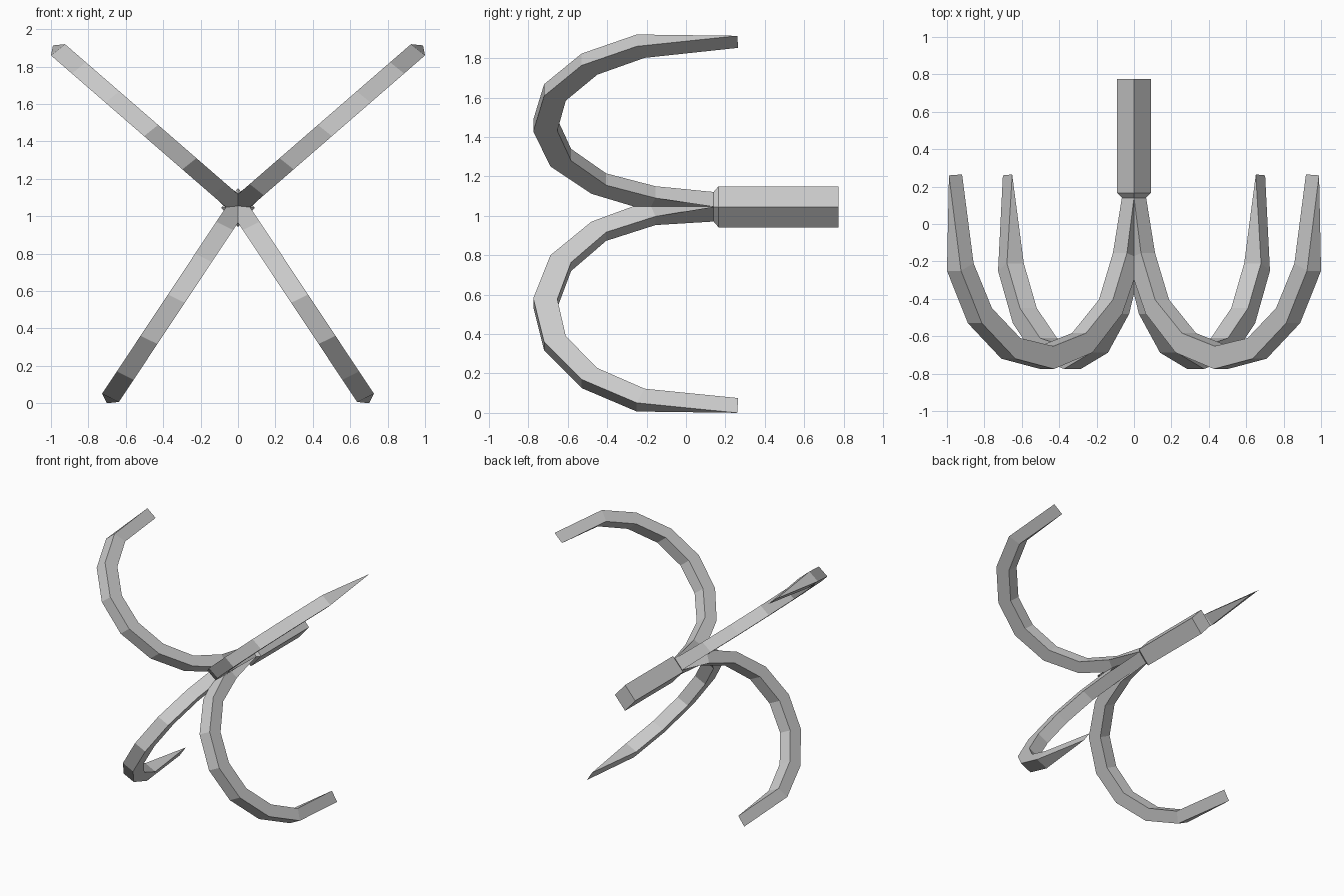
import bpy, bmesh
from mathutils import Vector

if "Cube" in bpy.data.objects:
    bpy.data.objects.remove(bpy.data.objects["Cube"])

HUB_Z = 1.055          # height the four hooks spread from
SHAFT_Z = 1.046        # height of the shaft axis


def loft(name, rings):
    """Skin a list of four-point rings into a closed flat-shaded object."""
    bm = bmesh.new()
    vs = [[bm.verts.new(p) for p in ring] for ring in rings]
    for a, b in zip(vs, vs[1:]):
        for i in range(4):
            j = (i + 1) % 4
            bm.faces.new((a[i], a[j], b[j], b[i]))
    bm.faces.new(vs[0])
    bm.faces.new(vs[-1])
    bmesh.ops.remove_doubles(bm, verts=bm.verts, dist=0.0005)
    bmesh.ops.recalc_face_normals(bm, faces=bm.faces)
    me = bpy.data.meshes.new(name)
    bm.to_mesh(me)
    bm.free()
    ob = bpy.data.objects.new(name, me)
    bpy.context.collection.objects.link(ob)
    return ob


# Hook side profile: (outer reach, outer y, inner reach, inner y)
PROFILE = [
    (0.0, -0.19, 0.078, -0.155),
    (0.104, -0.48, 0.156, -0.405),
    (0.27, -0.688, 0.305, -0.583),
    (0.483, -0.775, 0.487, -0.653),
    (0.698, -0.72, 0.67, -0.61),
    (0.884, -0.53, 0.828, -0.45),
    (1.0, -0.25, 0.93, -0.21),
]
TIP = (1.028, 0.26, 0.955, 0.265)


def hook(name, side, reach, half, pole):
    """reach = (x, z) spread, half = (x, z) half thickness, pole = z of root corner."""
    def pt(s, y, w):
        return Vector((side * (s * reach[0] + w * half[0]), y,
                       HUB_Z + s * reach[1] + w * half[1]))

    # Root: fills one quarter of the diamond collar
    centre = Vector((0, 0.14, SHAFT_Z))
    rings = [[centre, centre, Vector((side * 0.065, 0.14, SHAFT_Z)),
              Vector((0, 0.14, SHAFT_Z + pole))]]
    # Curved bar
    for so, yo, si, yi in PROFILE:
        rings.append([pt(so, yo, 1), pt(so, yo, -1), pt(si, yi, -1), pt(si, yi, 1)])
    # Chisel tip
    so, yo, si, yi = TIP
    rings.append([pt(so, yo, 0), pt(so, yo, 0), pt(si, yi, 0), pt(si, yi, 0)])
    loft(name, rings)


for side, label in ((-1, "left"), (1, "right")):
    hook("upper_hook_" + label, side, (0.9625, 0.835), (-0.0375, 0.03), 0.075)
    hook("lower_hook_" + label, side, (0.682, -1.026), (-0.045, -0.022), -0.075)

# Diamond shaft with tapered collar
loft("shaft", [
    [(x, y, SHAFT_Z), (0, y, SHAFT_Z + z), (-x, y, SHAFT_Z), (0, y, SHAFT_Z - z)]
    for y, x, z in ((0.14, 0.065, 0.075), (0.165, 0.09, 0.104), (0.775, 0.09, 0.104))
])
